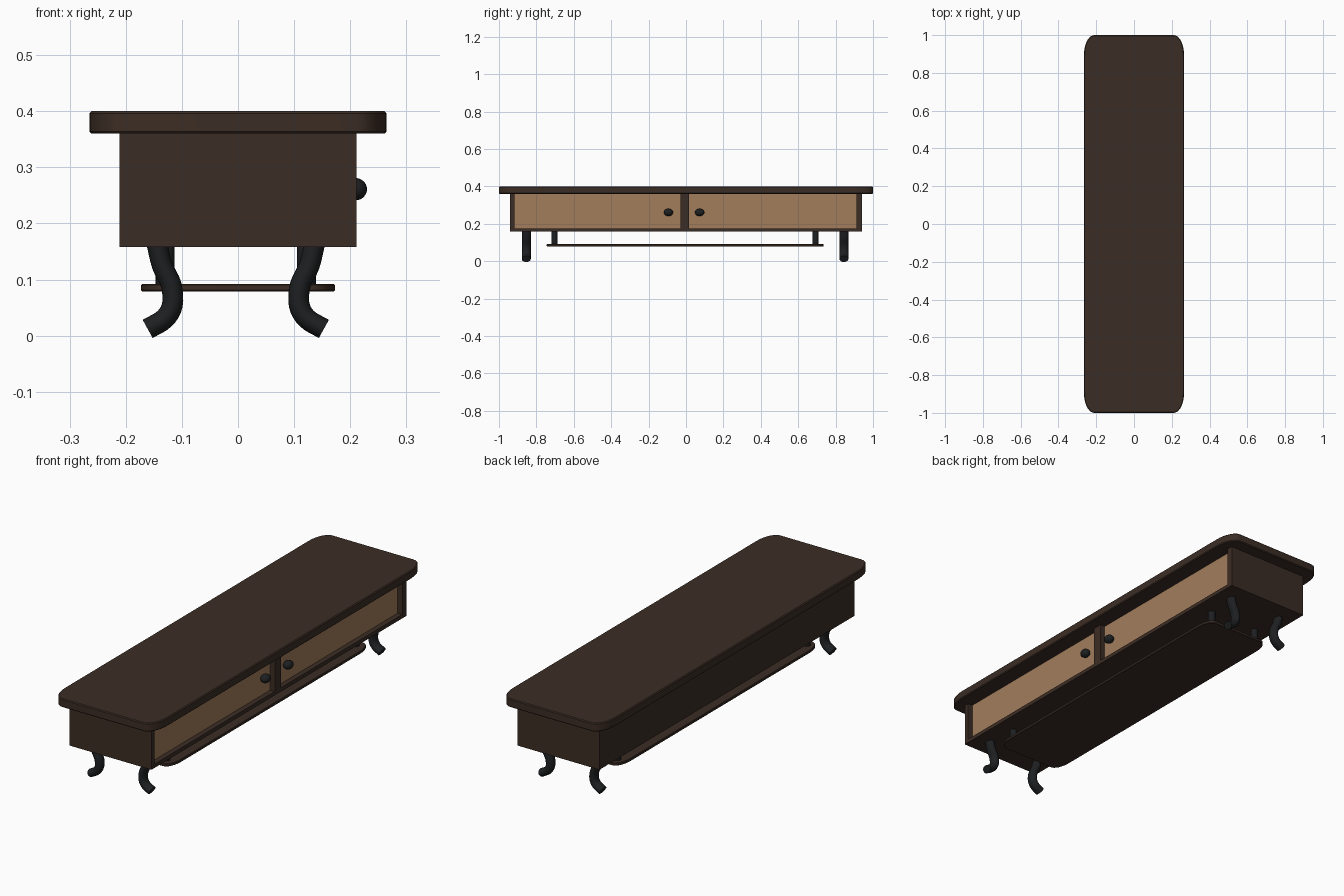
import bpy, bmesh, math
from mathutils import Vector

if "Cube" in bpy.data.objects:
    bpy.data.objects.remove(bpy.data.objects["Cube"])


def material(name, rgb):
    m = bpy.data.materials.new(name)
    m.diffuse_color = (*rgb, 1)
    m.use_nodes = True
    m.node_tree.nodes["Principled BSDF"].inputs["Base Color"].default_value = m.diffuse_color
    return m


BROWN = material("dark walnut", (0.044, 0.026, 0.018))
TAN = material("light oak", (0.36, 0.205, 0.105))
BLACK = material("black iron", (0.013, 0.014, 0.015))
CX, CY = -0.004, -0.005  # slight offset of the undercarriage


def finish(name, bm, mat, smooth=False):
    bmesh.ops.recalc_face_normals(bm, faces=bm.faces)
    me = bpy.data.meshes.new(name)
    bm.to_mesh(me)
    bm.free()
    me.materials.append(mat)
    ob = bpy.data.objects.new(name, me)
    bpy.context.collection.objects.link(ob)
    if smooth:
        bpy.ops.object.select_all(action='DESELECT')
        ob.select_set(True)
        bpy.context.view_layer.objects.active = ob
        bpy.ops.object.shade_smooth_by_angle(angle=math.radians(40))
    return ob


def box(name, x0, x1, y0, y1, z0, z1, mat):
    bm = bmesh.new()
    bmesh.ops.create_cube(bm, size=1)
    for v in bm.verts:
        v.co = ((x0 + x1) / 2 + v.co.x * (x1 - x0),
                (y0 + y1) / 2 + v.co.y * (y1 - y0),
                (z0 + z1) / 2 + v.co.z * (z1 - z0))
    return finish(name, bm, mat)


def slab(name, hx, hy, rx, ry, z0, z1, edge, cx=0, cy=0):
    """Board with elliptical corners and softened top and bottom edges."""
    bm = bmesh.new()
    rings = []
    for inset, z in ((edge, z0), (0, z0 + edge), (0, z1 - edge), (edge, z1)):
        ring = []
        for q, (sx, sy) in enumerate(((1, 1), (-1, 1), (-1, -1), (1, -1))):
            for i in range(9):
                a = (q + i / 8) * math.pi / 2
                ring.append(bm.verts.new((
                    cx + sx * (hx - rx) + (rx - inset) * math.cos(a),
                    cy + sy * (hy - ry) + (ry - inset) * math.sin(a), z)))
        rings.append(ring)
    skin(bm, rings)
    return finish(name, bm, BROWN, True)


def skin(bm, rings):
    n = len(rings[0])
    for a, b in zip(rings, rings[1:]):
        for i in range(n):
            bm.faces.new((a[i], a[(i + 1) % n], b[(i + 1) % n], b[i]))
    bm.faces.new(rings[0])
    bm.faces.new(rings[-1])


def tube(name, path, r_in, r_y, y, sides=16):
    """Elliptical tube following a path in the xz plane."""
    bm = bmesh.new()
    rings = []
    for i, p in enumerate(path):
        t = (path[min(i + 1, len(path) - 1)] - path[max(i - 1, 0)]).normalized()
        nrm = Vector((-t.y, t.x))
        ring = []
        for k in range(sides):
            a = 2 * math.pi * k / sides
            q = p + nrm * r_in * math.cos(a)
            ring.append(bm.verts.new((q.x, y + r_y * math.sin(a), q.y)))
        rings.append(ring)
    skin(bm, rings)
    return finish(name, bm, BLACK, True)


def spline(pts, steps=4):
    pts = [Vector(p) for p in pts]
    ext = [2 * pts[0] - pts[1]] + pts + [2 * pts[-1] - pts[-2]]
    out = []
    for a, b, c, d in zip(ext, ext[1:], ext[2:], ext[3:]):
        for i in range(steps):
            t = i / steps
            out.append(0.5 * (2 * b + (c - a) * t + (2 * a - 5 * b + 4 * c - d) * t * t
                              + (3 * b - a - 3 * c + d) * t ** 3))
    return out + [pts[-1]]


# Table top
slab("table_top", 0.265, 1.0, 0.055, 0.105, 0.36, 0.4, 0.004)

# Cabinet with an open right side framed by boards
box("cabinet_body", -0.211, 0.18, -0.94, 0.94, 0.158, 0.362, BROWN)
box("bottom_rail", 0.18, 0.211, -0.94, 0.94, 0.158, 0.176, BROWN)
box("end_rail_front", 0.18, 0.211, -0.94, -0.916, 0.176, 0.362, BROWN)
box("end_rail_back", 0.18, 0.211, 0.911, 0.94, 0.176, 0.362, BROWN)
box("center_divider", 0.18, 0.211, -0.03, 0.016, 0.176, 0.362, BROWN)

# Recessed drawer fronts and round knobs
for tag, y0, y1, ky in (("front", -0.916, -0.03, -0.094), ("back", 0.016, 0.911, 0.073)):
    box("drawer_" + tag, 0.178, 0.187, y0, y1, 0.176, 0.362, TAN)
    bm = bmesh.new()
    bmesh.ops.create_uvsphere(bm, u_segments=20, v_segments=12, radius=1)
    for v in bm.verts:
        v.co = (0.209 + v.co.x * 0.021, ky + v.co.y * 0.025, 0.261 + v.co.z * 0.02)
    finish("knob_" + tag, bm, BLACK, True)

# Hanging lower shelf
slab("lower_shelf", 0.173, 0.74, 0.04, 0.08, 0.079, 0.092, 0.002, 0, CY)

# Curved legs and shelf posts, mirrored to all four corners
LEG = [(0.141, 0.166), (0.131, 0.125), (0.115, 0.09), (0.113, 0.055), (0.127, 0.03), (0.157, 0.012)]
for sx, side in ((1, "right"), (-1, "left")):
    for sy, end in ((-1, "front"), (1, "back")):
        leg = [Vector((CX + sx * p.x, p.y)) for p in spline(LEG)]
        tube(f"leg_{end}_{side}", leg, 0.0185, 0.024, CY + sy * 0.849)
        x = CX + sx * 0.126
        tube(f"shelf_post_{end}_{side}", [Vector((x, 0.085)), Vector((x, 0.162))],
             0.017, 0.016, CY + sy * 0.698)
